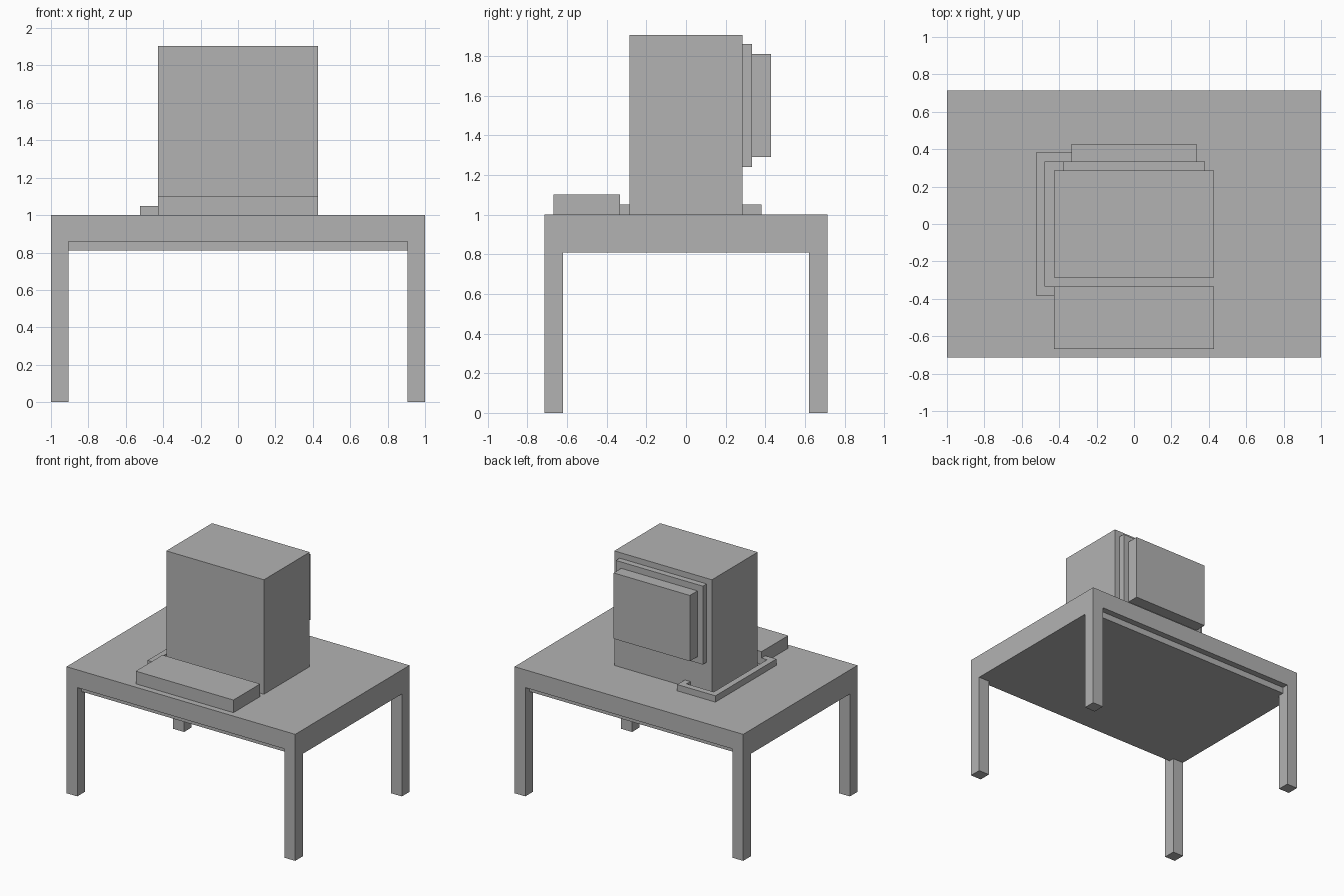
import bpy
import bmesh

old = bpy.data.objects.get("Cube")
if old:
    bpy.data.objects.remove(old, do_unlink=True)

# One flat grey for everything
grey = bpy.data.materials.new("plain grey")
grey.use_nodes = True
colour = (0.45, 0.45, 0.45, 1)
grey.diffuse_color = colour
grey.node_tree.nodes["Principled BSDF"].inputs["Base Color"].default_value = colour


def prism(name, outline, z0, z1):
    """Extrude a flat outline from z0 up to z1."""
    bm = bmesh.new()
    base = bm.faces.new([bm.verts.new((x, y, z0)) for x, y in outline])
    top = bmesh.ops.extrude_face_region(bm, geom=[base])["geom"]
    verts = [v for v in top if isinstance(v, bmesh.types.BMVert)]
    bmesh.ops.translate(bm, verts=verts, vec=(0, 0, z1 - z0))
    bmesh.ops.recalc_face_normals(bm, faces=bm.faces)
    mesh = bpy.data.meshes.new(name)
    bm.to_mesh(mesh)
    bm.free()
    mesh.materials.append(grey)
    obj = bpy.data.objects.new(name, mesh)
    bpy.context.collection.objects.link(obj)
    return obj


def box(name, xs, ys, zs):
    (x0, x1), (y0, y1) = sorted(xs), sorted(ys)
    return prism(name, [(x0, y0), (x1, y0), (x1, y1), (x0, y1)], *zs)


W, D = 1.0, 0.714            # table half width and half depth
LEG = 0.095
TOP, RIM, UNDER = 1.0, 0.86, 0.81

# Table: top, recessed underside panel, side rails and legs
box("table_top", (-W, W), (-D, D), (RIM, TOP))
inner = W - LEG
box("underside_panel", (-inner, inner), (-D + 0.05, D - 0.05), (UNDER, RIM))
for sx, side in ((1, "left"), (-1, "right")):
    box(side + "_rail", (sx * inner, sx * W), (-D + LEG, D - LEG), (UNDER, RIM))
    for sy, end in ((-1, "front"), (1, "back")):
        box(f"{end}_{side}_leg", (sx * inner, sx * W),
            (sy * (D - LEG), sy * D), (0, RIM))

# Monitor with stepped back
box("monitor_body", (-0.427, 0.427), (-0.286, 0.286), (TOP, 1.905))
box("monitor_back_step", (-0.38, 0.38), (0.286, 0.333), (1.24, 1.86))
box("monitor_back_cover", (-0.333, 0.333), (0.333, 0.428), (1.29, 1.81))

# Keyboard
box("keyboard", (-0.427, 0.427), (-0.667, -0.333), (TOP, 1.1))

# Square cable running round the right side to the back of the monitor
prism("cable", [(-0.427, -0.381), (-0.524, -0.381), (-0.524, 0.381),
                (-0.19, 0.381), (-0.19, 0.286), (-0.238, 0.286),
                (-0.238, 0.333), (-0.476, 0.333), (-0.476, -0.333),
                (-0.427, -0.333)], TOP, 1.05)
